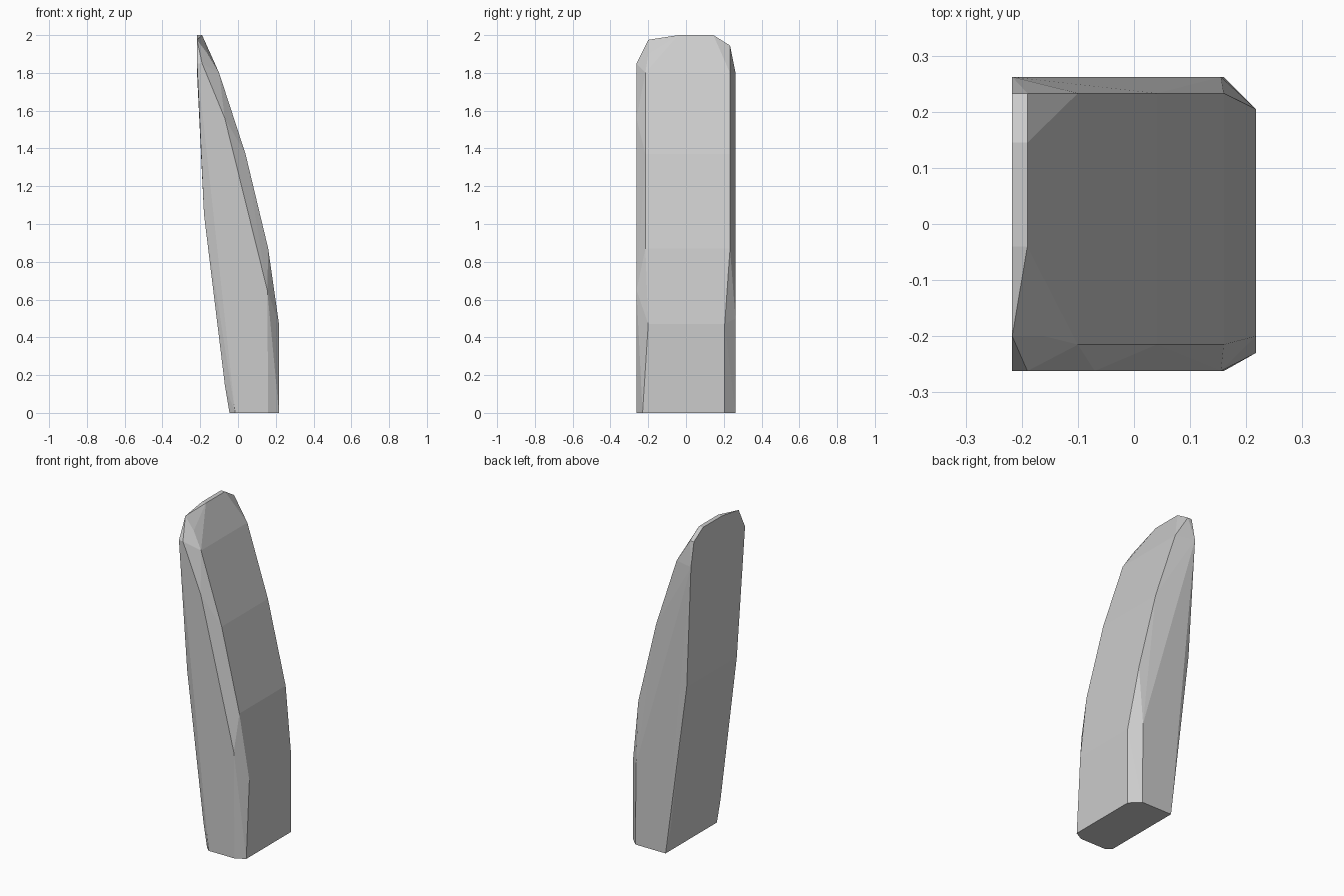
import bpy, bmesh

if "Cube" in bpy.data.objects:
    bpy.data.objects.remove(bpy.data.objects["Cube"])

# Curved outer (right) profile, as (x, z)
outer = [(0.16, 0.87), (0.04, 1.37), (-0.10, 1.80)]
# Right edge of the flat front face, as (x, z)
front_edge = [(0.16, 0.0), (0.155, 0.65), (0.0, 1.24), (-0.07, 1.56), (-0.19, 1.85)]

pts = []
# Outer face: straight foot, then curve between the two chamfers
pts += [(0.217, -0.23, 0), (0.217, 0.205, 0), (0.217, -0.20, 0.47), (0.217, 0.205, 0.47)]
for x, z in outer:
    pts += [(x, -0.215, z), (x, 0.233, z)]
# Front face
pts += [(x, -0.262, z) for x, z in front_edge]
pts += [(-0.015, -0.262, 0), (-0.217, -0.262, 1.85)]
# Back face, tilting in toward the outer curve
pts += [(0.16, 0.262, 0), (0.155, 0.262, 0.5), (-0.045, 0.262, 0), (-0.217, 0.262, 1.80)]
# Inner face with a slight bulge
pts += [(-0.045, -0.235, 0)]
for x, z in [(-0.07, 0.15), (-0.18, 1.05)]:
    pts += [(x, -0.235, z), (x, 0.25, z)]
# Bevelled tip
pts += [(-0.217, -0.20, 1.975), (-0.16, -0.20, 1.90), (-0.217, 0.233, 1.945), (-0.19, 0.233, 1.945)]
for y in (-0.04, 0.145):
    pts += [(-0.217, y, 2.0), (-0.19, y, 2.0)]

# Faceted stone slab: hull around the corner points
bm = bmesh.new()
for p in pts:
    bm.verts.new(p)
res = bmesh.ops.convex_hull(bm, input=bm.verts[:])
loose = [v for v in bm.verts if not v.link_faces]
bmesh.ops.delete(bm, geom=loose, context='VERTS')
bmesh.ops.dissolve_limit(bm, angle_limit=0.01, verts=bm.verts[:], edges=bm.edges[:])
bmesh.ops.recalc_face_normals(bm, faces=bm.faces[:])
mesh = bpy.data.meshes.new("curved_slab")
bm.to_mesh(mesh)
bm.free()
obj = bpy.data.objects.new("curved_slab", mesh)
bpy.context.collection.objects.link(obj)
